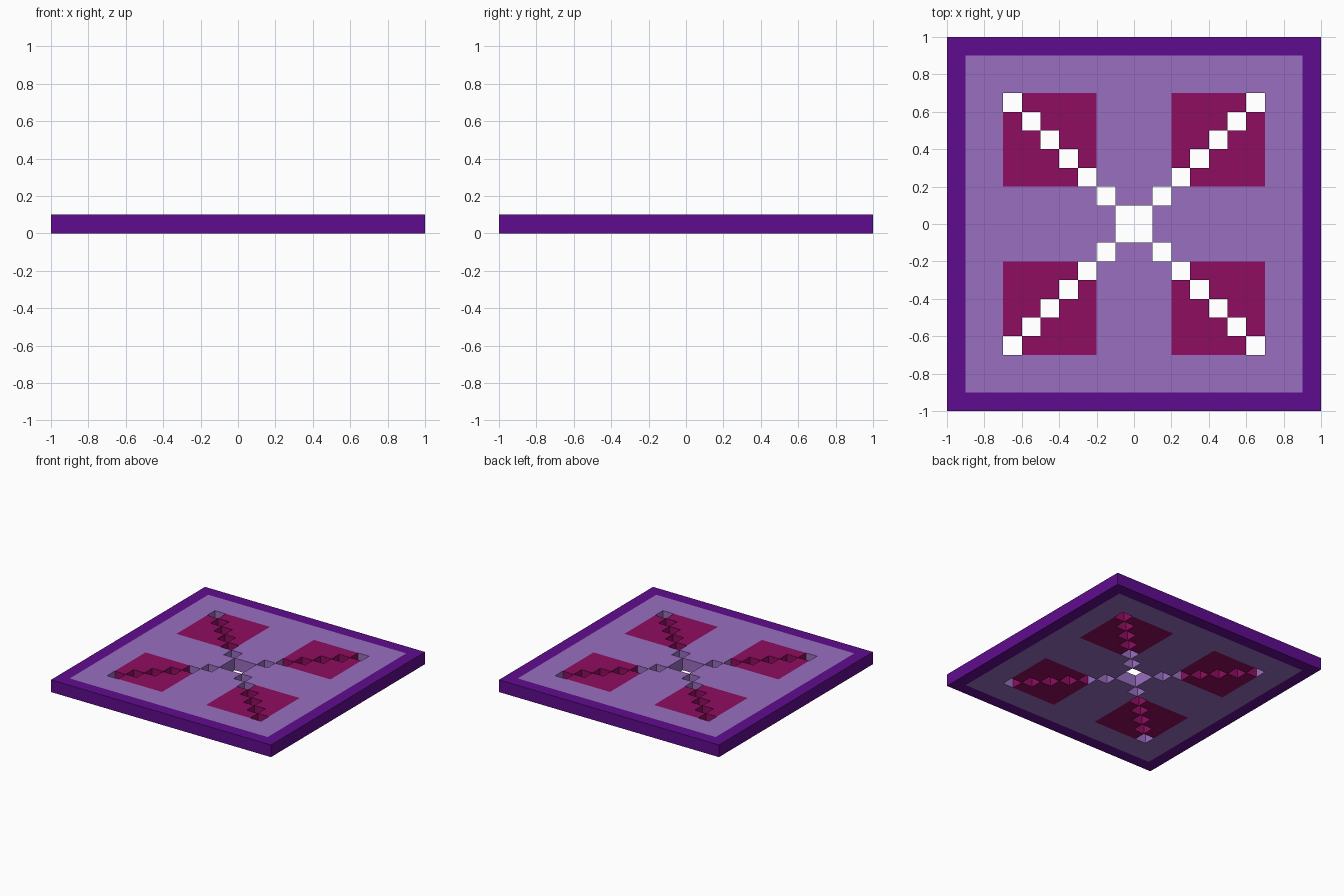
import bpy, bmesh

if "Cube" in bpy.data.objects:
    bpy.data.objects.remove(bpy.data.objects["Cube"])

CELL, HEIGHT, N = 0.1, 0.1, 20


def srgb(*rgb):
    lin = [((c / 255 + 0.055) / 1.055) ** 2.4 if c > 10 else c / 255 / 12.92 for c in rgb]
    return (*lin, 1.0)


def material(name, *rgb):
    m = bpy.data.materials.new(name)
    m.diffuse_color = srgb(*rgb)
    m.use_nodes = True
    m.node_tree.nodes["Principled BSDF"].inputs["Base Color"].default_value = m.diffuse_color
    return m


def ring(i):
    """Cell distance from the centre line: 0 is innermost, 9 outermost."""
    return i - 10 if i >= 10 else 9 - i


def part_at(i, j):
    """Which part fills a cell; None for open cells."""
    if not (0 <= i < N and 0 <= j < N):
        return None
    a, b = ring(i), ring(j)
    if a == b and a <= 6:              # diagonal cross of holes
        return None
    if max(a, b) == 9:
        return "border_frame"
    if 2 <= a <= 6 and 2 <= b <= 6:
        side = ("right" if i >= 10 else "left") + ("_back" if j >= 10 else "_front")
        return "square_" + side
    return "inner_panel"


def build(name, mat):
    """Make a flat slab from the part's cells, with walls only at open sides."""
    bm = bmesh.new()

    def quad(*pts):
        bm.faces.new([bm.verts.new(p) for p in pts])

    for i in range(N):
        for j in range(N):
            if part_at(i, j) != name:
                continue
            x0, y0 = (i - 10) * CELL, (j - 10) * CELL
            c = [(x0, y0), (x0 + CELL, y0), (x0 + CELL, y0 + CELL), (x0, y0 + CELL)]
            quad(*[(x, y, HEIGHT) for x, y in c])
            quad(*[(x, y, 0) for x, y in reversed(c)])
            for k, (di, dj) in enumerate([(0, -1), (1, 0), (0, 1), (-1, 0)]):
                if part_at(i + di, j + dj) is None:
                    p, q = c[k], c[(k + 1) % 4]
                    quad((*p, 0), (*q, 0), (*q, HEIGHT), (*p, HEIGHT))
    bmesh.ops.remove_doubles(bm, verts=bm.verts, dist=1e-4)
    me = bpy.data.meshes.new(name)
    bm.to_mesh(me)
    bm.free()
    me.materials.append(mat)
    bpy.context.collection.objects.link(bpy.data.objects.new(name, me))


# Border, panel and four corner squares, all flush
build("border_frame", material("deep purple", 96, 12, 142))
build("inner_panel", material("lilac", 153, 110, 192))
magenta = material("dark magenta", 143, 13, 96)
for sx in ("left", "right"):
    for sy in ("front", "back"):
        build(f"square_{sx}_{sy}", magenta)
